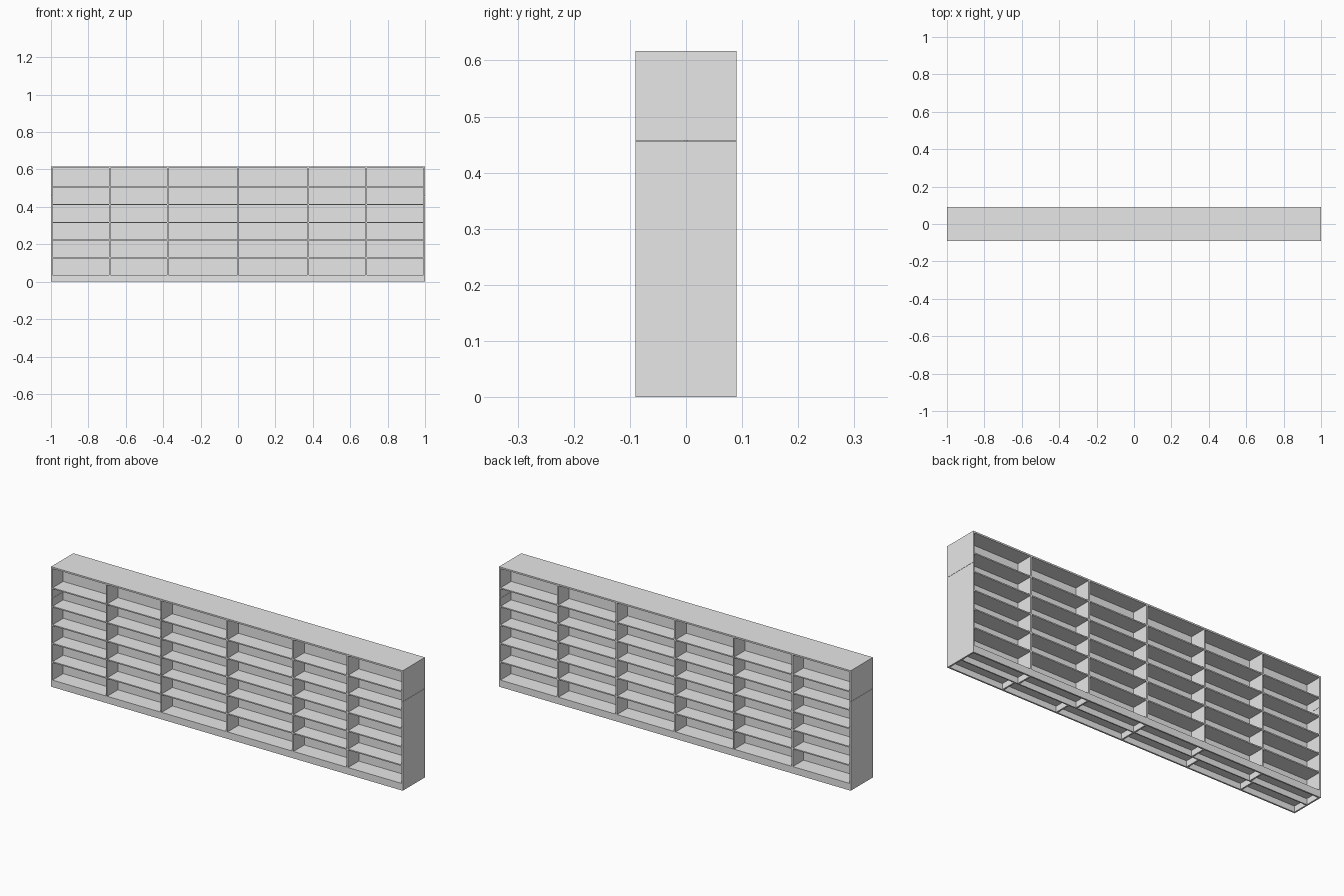
import bpy

HALF_X, HALF_Y, HEIGHT = 1.0, 0.09, 0.617
BOARD = 0.008      # side and divider thickness
SHELF = 0.006      # shelf thickness
PLINTH = 0.036     # top of the lowest shelf

cube = bpy.data.objects.get("Cube")
if cube:
    bpy.data.objects.remove(cube)

grey = bpy.data.materials.new("light_grey")
grey.use_nodes = True
grey.diffuse_color = (0.8, 0.8, 0.8, 1)
grey.node_tree.nodes["Principled BSDF"].inputs["Base Color"].default_value = (0.8, 0.8, 0.8, 1)


def board(name, low, high):
    """Box board spanning two opposite corners."""
    bpy.ops.mesh.primitive_cube_add(size=1, location=[(a + b) / 2 for a, b in zip(low, high)])
    obj = bpy.context.object
    obj.name = name
    obj.scale = [b - a for a, b in zip(low, high)]
    bpy.ops.object.transform_apply(location=False, rotation=False, scale=True)
    obj.data.materials.append(grey)


# Top board and central spine
under_top = HEIGHT - BOARD
inner = HALF_X - BOARD
spine = 0.003
board("top_board", (-HALF_X, -HALF_Y, under_top), (HALF_X, HALF_Y, HEIGHT))
board("central_back_panel", (-inner, -spine, 0), (inner, spine, under_top))

# End panels, each in a lower and an upper piece
seam = 0.457
for side, name in ((-1, "right"), (1, "left")):
    x0, x1 = sorted((side * inner, side * HALF_X))
    board(name + "_lower_end", (x0, -HALF_Y, 0), (x1, HALF_Y, seam - 0.0005))
    board(name + "_upper_end", (x0, -HALF_Y, seam + 0.0005), (x1, HALF_Y, under_top))

# Each face has its own bay layout: mixed widths in front, equal widths behind
front_bays = [-0.685, -0.375, 0, 0.375, 0.685]
back_bays = [i / 3 for i in range(-2, 3)]
shelf_tops = [PLINTH + 0.0948 * i for i in range(6)]

for face, side, dividers in (("front", -1, front_bays), ("back", 1, back_bays)):
    def span(outer, inside=spine):
        return sorted((side * inside, side * outer))

    # Plinth rail closing the base
    y0, y1 = span(HALF_Y, HALF_Y - BOARD)
    board(face + "_plinth", (-inner, y0, 0), (inner, y1, PLINTH - SHELF))

    # Upright dividers run from the floor to the top board
    y0, y1 = span(HALF_Y)
    p0, p1 = span(HALF_Y - BOARD)
    for x in dividers:
        board(face + "_divider", (x - BOARD / 2, y0, PLINTH), (x + BOARD / 2, y1, under_top))
        board(face + "_base_rib", (x - BOARD / 2, p0, 0), (x + BOARD / 2, p1, PLINTH - SHELF))

    # Continuous bottom shelf, then shelves within each bay
    board(face + "_bottom_shelf", (-inner, y0, PLINTH - SHELF), (inner, y1, PLINTH))
    s0, s1 = span(HALF_Y - 0.001)
    lefts = [-inner] + [x + BOARD / 2 for x in dividers]
    rights = [x - BOARD / 2 for x in dividers] + [inner]
    for x0, x1 in zip(lefts, rights):
        for z in shelf_tops[1:]:
            board(face + "_shelf", (x0, s0, z - SHELF), (x1, s1, z))
